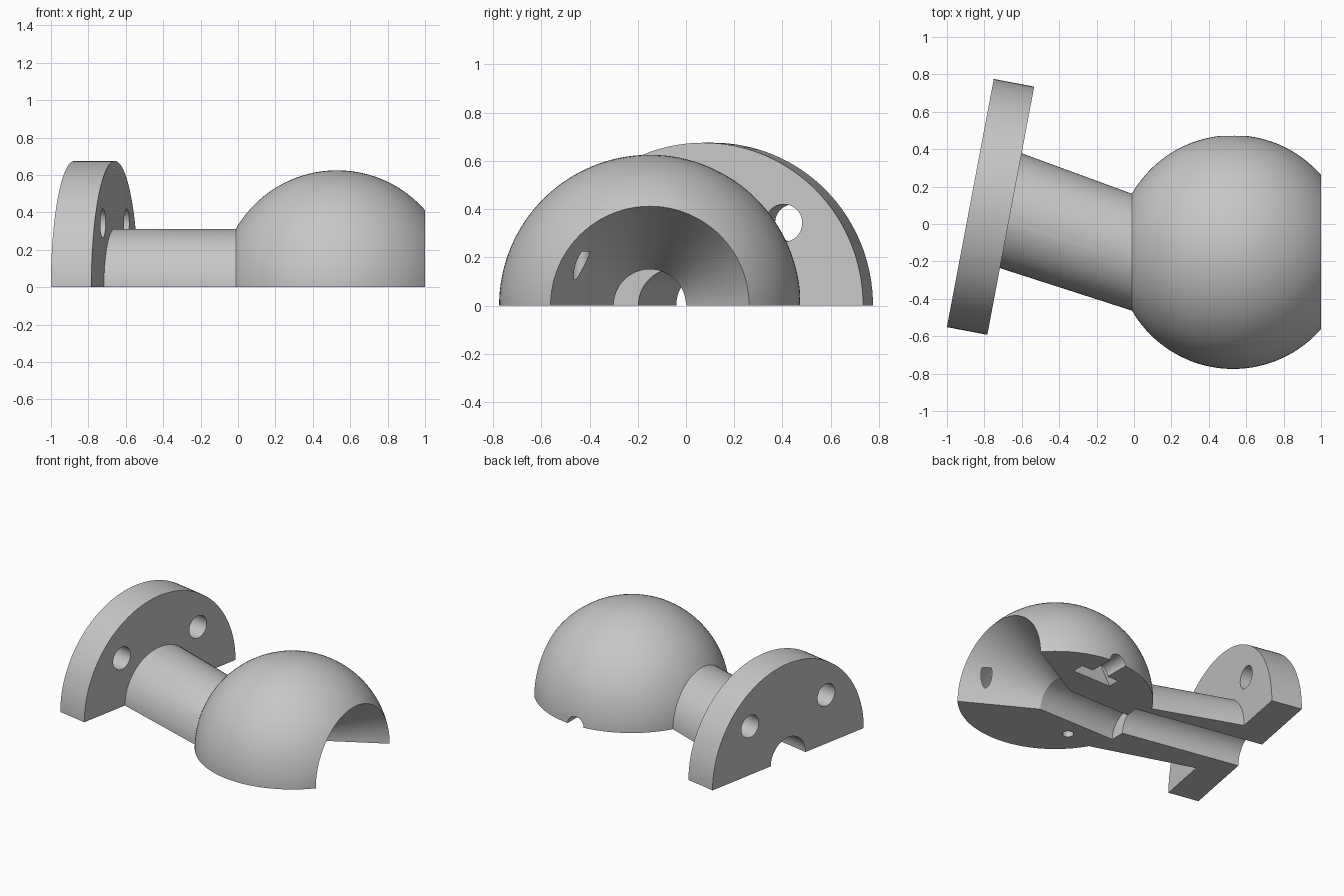
import bpy, bmesh, math
from mathutils import Vector

cube = bpy.data.objects.get("Cube")
if cube:
    bpy.data.objects.remove(cube, do_unlink=True)

grey = bpy.data.materials.new("plain grey")
grey.use_nodes = True
colour = (0.57, 0.57, 0.57, 1)
grey.diffuse_color = colour
grey.node_tree.nodes["Principled BSDF"].inputs["Base Color"].default_value = colour


def loft(name, rings, sides=96):
    """Closed solid through rings of (centre, axis direction, radius)."""
    bm = bmesh.new()
    loops = []
    for centre, axis, radius in rings:
        axis = Vector(axis).normalized()
        up = Vector((1, 0, 0)) if abs(axis.z) > 0.9 else Vector((0, 0, 1))
        side = up.cross(axis)
        loops.append([bm.verts.new(Vector(centre) + radius * (
            side * math.cos(math.tau * i / sides) + up * math.sin(math.tau * i / sides)))
            for i in range(sides)])
    for a, b in zip(loops, loops[1:]):
        for i in range(sides):
            j = (i + 1) % sides
            bm.faces.new((a[i], a[j], b[j], b[i]))
    bm.faces.new(loops[0][::-1])
    bm.faces.new(loops[-1])
    bmesh.ops.recalc_face_normals(bm, faces=bm.faces)
    mesh = bpy.data.meshes.new(name)
    bm.to_mesh(mesh)
    bm.free()
    mesh.materials.append(grey)
    obj = bpy.data.objects.new(name, mesh)
    bpy.context.collection.objects.link(obj)
    return obj


def rod(name, start, axis, length, radius, sides=48):
    start, axis = Vector(start), Vector(axis).normalized()
    return loft(name, [(start, axis, radius), (start + axis * length, axis, radius)], sides)


def combine(target, tool, operation):
    mod = target.modifiers.new(tool.name, "BOOLEAN")
    mod.operation, mod.solver, mod.object = operation, "EXACT", tool
    bpy.context.view_layer.objects.active = target
    bpy.ops.object.modifier_apply(modifier=mod.name)
    bpy.data.objects.remove(tool, do_unlink=True)


X = Vector((1, 0, 0))
Y = Vector((0, 1, 0))
Z = Vector((0, 0, 1))
tilt = math.radians(-10.7)
flange_axis = Vector((math.cos(tilt), math.sin(tilt), 0))
flange_side = Vector((-math.sin(tilt), math.cos(tilt), 0))
flange_back = Vector((-0.875, 0.112, 0))
thickness = 0.22
flange_front = flange_back + flange_axis * thickness
ball = Vector((0.53, -0.15, 0))
R = 0.625

# Ball, flat at the neck; the mouth cutter trims its other end
start, end = math.acos(-0.543 / R), math.acos(0.55 / R)
rings = []
for i in range(41):
    t = start + (end - start) * i / 40
    rings.append((ball + X * R * math.cos(t), X, R * math.sin(t)))
body = loft("ball_joint_half", rings, 128)

# Skewed neck running from the flange to the ball
neck_end = ball - X * 0.543
combine(body, loft("neck", [(flange_front - flange_axis * 0.1, flange_axis, 0.31),
                            (flange_front, flange_axis, 0.3125),
                            (neck_end, X, 0.3125),
                            (neck_end + X * 0.12, X, 0.29)]), "UNION")
# Round flange
combine(body, rod("flange", flange_back, flange_axis, thickness, 0.675, 128), "UNION")

# Conical mouth leading to a straight throat, then the angled bore
combine(body, loft("mouth", [(ball - X * 0.6, X, 0.15),
                             (ball, X, 0.15),
                             (ball + X * 0.6, X, 0.484)], 128), "DIFFERENCE")
combine(body, rod("bore", flange_back - flange_axis * 0.1, flange_axis, 1.03, 0.155),
        "DIFFERENCE")

# Flange bolt holes
for s in (-1, 1):
    p = flange_back - flange_axis * 0.1 + flange_side * 0.34 * s + Z * 0.342
    combine(body, rod("bolt_hole", p, flange_axis, 0.4, 0.078), "DIFFERENCE")

# Clamping screw channel with its nut pocket
combine(body, rod("screw_channel", (0.53, 0.25, 0), Y, 0.4, 0.062), "DIFFERENCE")
combine(body, rod("nut_pocket", (0.53, 0.21, 0), Y, 0.085, 0.15, 6), "DIFFERENCE")

# Alignment pin holes
for x in (0.19, 0.87):
    combine(body, rod("pin_hole", (x, -0.43, -0.1), Z, 0.325, 0.036, 32), "DIFFERENCE")

# Split along the ground plane
combine(body, rod("lower_half", (0, 0, -2), Z, 2, 4, 4), "DIFFERENCE")

bpy.ops.object.select_all(action="DESELECT")
body.select_set(True)
bpy.context.view_layer.objects.active = body
bpy.ops.object.shade_smooth_by_angle(angle=math.radians(25))
